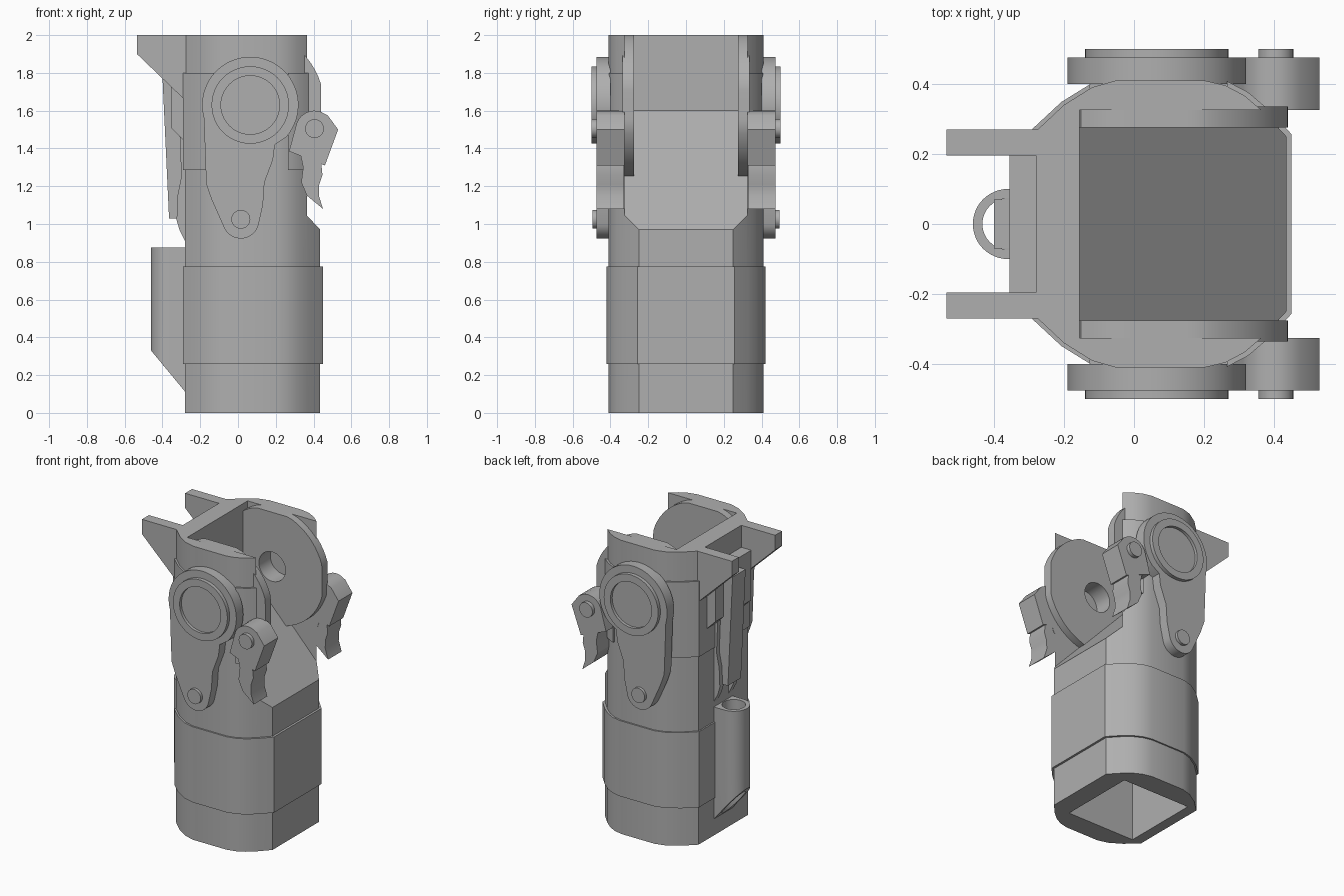
import bpy, bmesh, math

cube = bpy.data.objects.get("Cube")
if cube:
    bpy.data.objects.remove(cube, do_unlink=True)

grey = bpy.data.materials.new("plain grey")
grey.use_nodes = True
COLOUR = (0.43, 0.43, 0.43, 1)
grey.diffuse_color = COLOUR
grey.node_tree.nodes["Principled BSDF"].inputs["Base Color"].default_value = COLOUR


def prism(name, pts, axis, lo, hi):
    """Extrude an outline: (x, y) along z, or (x, z) along y."""
    bm = bmesh.new()
    place = (lambda p, d: (p[0], p[1], d)) if axis == "z" else (lambda p, d: (p[0], d, p[1]))
    a = [bm.verts.new(place(p, lo)) for p in pts]
    b = [bm.verts.new(place(p, hi)) for p in pts]
    bm.faces.new(a)
    bm.faces.new(b[::-1])
    for i in range(len(pts)):
        j = (i + 1) % len(pts)
        bm.faces.new((a[i], b[i], b[j], a[j]))
    bmesh.ops.recalc_face_normals(bm, faces=bm.faces)
    mesh = bpy.data.meshes.new(name)
    bm.to_mesh(mesh)
    bm.free()
    mesh.materials.append(grey)
    ob = bpy.data.objects.new(name, mesh)
    bpy.context.collection.objects.link(ob)
    return ob


def rect(x0, x1, y0, y1):
    return [(x0, y0), (x1, y0), (x1, y1), (x0, y1)]


def arc(cx, cy, r, start=0, end=360, n=40):
    full = abs(end - start) == 360
    steps = n if full else n + 1
    angles = [math.radians(start + (end - start) * i / n) for i in range(steps)]
    return [(cx + r * math.cos(t), cy + r * math.sin(t)) for t in angles]


def cut(ob, *cutters):
    bpy.context.view_layer.objects.active = ob
    for c in cutters:
        mod = ob.modifiers.new("cut", "BOOLEAN")
        mod.operation = "DIFFERENCE"
        mod.solver = "EXACT"
        mod.object = c
        bpy.ops.object.modifier_apply(modifier=mod.name)


def smooth(ob):
    bpy.ops.object.select_all(action="DESELECT")
    ob.select_set(True)
    bpy.context.view_layer.objects.active = ob
    bpy.ops.object.shade_smooth_by_angle(angle=math.radians(28))


# Footprint with rounded corners, mirrored across y
half = [(.435, .25), (.37, .32), (.315, .367), (.26, .396), (.2, .41),
        (-.05, .41), (-.12, .39), (-.2, .34), (-.28, .265)]
footprint = half + [(x, -y) for x, y in reversed(half)]
wide = [(.08 + (x - .0775) * 1.035, y * 1.025) for x, y in footprint]

# Cutters
cavity = prism("cavity_cutter", [(-.155, 1.6), (.435, .97), (.7, .69), (.7, 2.2), (-.155, 2.2)],
               "y", -.325, .325)
edge_trim = prism("edge_cutter", [(.365, 2.2), (.365, 1.93), (.41, 1.88), (.41, 1.5), (.365, 1.3),
                                  (.365, 1.045), (.435, .97), (.6, .97), (.6, 2.2)], "y", -.6, .6)
socket = prism("socket_cutter", rect(-.21, .3, -.265, .265), "z", -.1, .9)
pivot_hole = prism("pivot_cutter", arc(.065, 1.63, .1), "y", -.398, .398)
band_gap = prism("band_gap_cutter", rect(-.125, .265, -.6, .6), "z", 1, 2)
band_trim = prism("band_trim_cutter", [(.6, 1.56), (.45, 1.52), (.36, 1.25), (.6, 1.25)], "y", -.6, .6)

# Main body with open throat and bottom socket
body = prism("body", footprint, "z", 0, 2)
cut(body, cavity, edge_trim, socket, pivot_hole)

# Raised bands
lower_band = prism("lower_band", wide, "z", .26, .775)
cut(lower_band, socket)
upper_band = prism("upper_band", wide, "z", 1.285, 1.8)
cut(upper_band, cavity, band_gap, band_trim)
parts = [body, lower_band, upper_band]

# Parts on both sides
plate_outline = (arc(.065, 1.63, .255, -42, 196, 40)
                 + [(-.175, 1.4), (-.168, 1.21), (-.14, 1.13)]
                 + arc(.015, 1.02, .097, 205, 350, 14)
                 + [(.132, 1.1), (.14, 1.22), (.185, 1.34), (.195, 1.42)])
disc_outline = [(min(max(x, -.16), .44), min(z, 2)) for x, z in arc(.065, 1.63, .39, n=64)]
lever_head_outline = ([(.27, 1.385), (.46, 1.31), (.53, 1.5), (.475, 1.575)]
                      + arc(.405, 1.5, .1, 70, 160, 8))
lever_tail_outline = [(.33, 1.37), (.345, 1.3), (.335, 1.22), (.365, 1.15), (.45, 1.08),
                      (.428, 1.15), (.43, 1.21), (.447, 1.26), (.44, 1.33)]

for side, s in (("front", -1), ("back", 1)):
    def add(name, pts, lo, hi):
        a, b = sorted((s * lo, s * hi))
        ob = prism(side + "_" + name, pts, "y", a, b)
        parts.append(ob)
        return ob
    cheek = add("cheek_disc", disc_outline, .275, .335)
    cut(cheek, pivot_hole)
    add("side_plate", plate_outline, .4, .475)
    ring = add("pivot_ring", arc(.065, 1.63, .205, n=48), .45, .5)
    recess = prism("recess_cutter", arc(.065, 1.63, .155, n=48), "y", *sorted((s * .48, s * .6)))
    cut(ring, recess)
    bpy.data.objects.remove(recess, do_unlink=True)
    add("plate_pin", arc(.015, 1.025, .05, n=24), .45, .495)
    add("lever_head", lever_head_outline, .325, .475)
    add("lever_tail", lever_tail_outline, .327, .473)
    add("lever_pin", arc(.405, 1.505, .05, n=24), .45, .5)
    add("top_bracket", [(-.535, 2), (-.535, 1.9), (-.28, 1.655), (-.2, 1.655), (-.2, 2)], .195, .27)
    add("rear_block", [(-.355, 1.76), (-.355, 1.51), (-.27, 1.425), (-.27, 1.76)], .1, .19)
    add("spine_rib", [(-.27, 1.75), (-.32, 1.75), (-.3, 1.25), (-.32, 1.15), (-.325, 1.02),
                      (-.31, .97), (-.27, .89)], .06, .1)

# Spine and upper crosspiece between the brackets
parts.append(prism("spine", [(-.4, 1.78), (-.365, 1.03), (-.32, 1.03), (-.27, 1.1), (-.27, 1.78)],
                   "y", -.07, .07))
parts.append(prism("crosspiece", rect(-.355, -.27, -.2, .2), "z", 1.76, 1.85))

# Side tube with slanted foot
tube = prism("side_tube", arc(-.36, 0, .1, 90, 270, 24) + [(-.27, -.1), (-.27, .1)], "z", .05, .875)
bore = prism("bore_cutter", arc(-.36, 0, .073, n=32), "z", -.1, 1)
foot = prism("foot_cutter", [(-.6, .5), (-.46, .33), (-.27, .1), (-.2, -.1), (-.6, -.1)], "y", -.3, .3)
cut(tube, bore, foot)
parts.append(tube)

for helper in (cavity, edge_trim, socket, pivot_hole, band_gap, band_trim, bore, foot):
    bpy.data.objects.remove(helper, do_unlink=True)
for part in parts:
    smooth(part)
